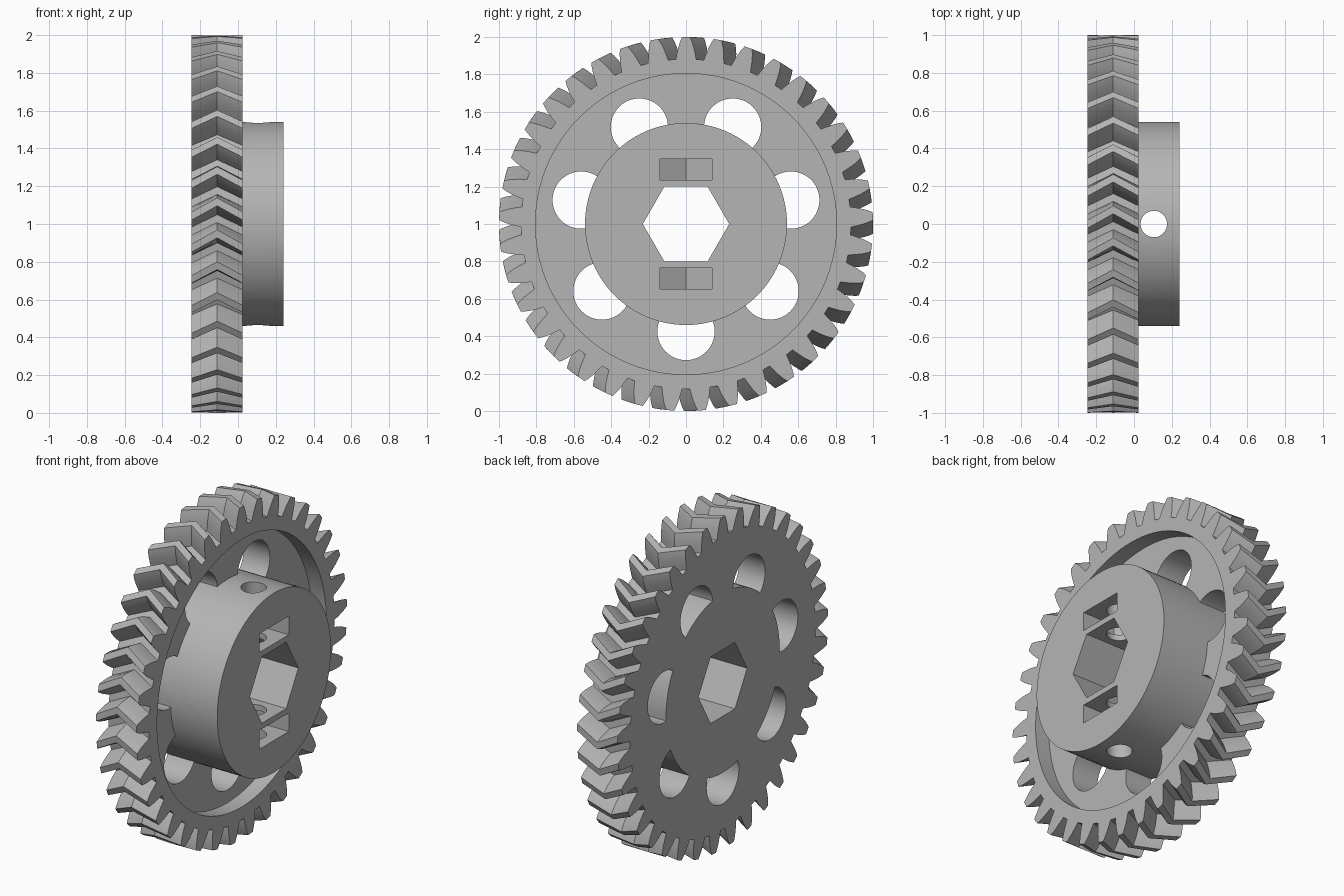
import bpy, bmesh, math
from mathutils import Matrix, Vector

if "Cube" in bpy.data.objects:
    bpy.data.objects.remove(bpy.data.objects["Cube"], do_unlink=True)

TEETH = 37
X_BACK, X_RIM, X_HUB = -0.245, 0.025, 0.24
X_MID = (X_BACK + X_RIM) / 2
X_WEB = -0.07
TWIST = 0.075
HUB_R = 0.54

grey = bpy.data.materials.new("light_grey")
grey.use_nodes = True
colour = (0.46, 0.46, 0.46, 1)
grey.diffuse_color = colour
grey.node_tree.nodes["Principled BSDF"].inputs["Base Color"].default_value = colour


def prism(name, rings):
    """Closed solid skinned through matching rings of points."""
    bm = bmesh.new()
    loops = [[bm.verts.new(p) for p in ring] for ring in rings]
    n = len(loops[0])
    for a, b in zip(loops, loops[1:]):
        for i in range(n):
            j = (i + 1) % n
            bm.faces.new((a[i], a[j], b[j], b[i]))
    bm.faces.new(loops[0][::-1])
    bm.faces.new(loops[-1])
    bmesh.ops.recalc_face_normals(bm, faces=bm.faces)
    mesh = bpy.data.meshes.new(name)
    bm.to_mesh(mesh)
    bm.free()
    mesh.materials.append(grey)
    ob = bpy.data.objects.new(name, mesh)
    bpy.context.collection.objects.link(ob)
    return ob


def disc(name, r, x0, x1, y=0, z=1, sides=96):
    """Cylinder along x."""
    angles = [math.tau * i / sides for i in range(sides)]
    return prism(name, [[(x, y + r * math.cos(a), z + r * math.sin(a)) for a in angles]
                        for x in (x0, x1)])


def combine(target, tool, operation):
    """Apply a boolean and discard the tool."""
    mod = target.modifiers.new("cut", 'BOOLEAN')
    mod.operation, mod.object, mod.solver = operation, tool, 'EXACT'
    bpy.context.view_layer.update()
    result = target.evaluated_get(bpy.context.evaluated_depsgraph_get())
    mesh = bpy.data.meshes.new_from_object(result)
    target.modifiers.clear()
    target.data = mesh
    bpy.data.objects.remove(tool, do_unlink=True)


# Toothed rim: half widths by radius, skinned through the chevron twist
flank = [(0.882, 0.054), (0.915, 0.048), (0.95, 0.040), (0.98, 0.030), (1.0, 0.021)]
tooth = [(r, -w) for r, w in flank] + [(r, w) for r, w in reversed(flank)]


def gear_ring(x, twist):
    ring = []
    for k in range(TEETH):
        for r, w in tooth:
            a = math.tau * k / TEETH + twist + w / r
            ring.append((x, r * math.sin(a), 1 + r * math.cos(a)))
    return ring


gear = prism("herringbone_gear", [gear_ring(X_BACK, 0), gear_ring(X_MID, TWIST),
                                  gear_ring(X_RIM, 0)])

# Hub
combine(gear, disc("hub", HUB_R, X_MID - 0.07, X_HUB), 'UNION')

# Recess around the hub
recess = disc("recess", 0.805, X_WEB, X_RIM + 0.05)
combine(recess, disc("core", HUB_R, -1, 1), 'DIFFERENCE')
combine(gear, recess, 'DIFFERENCE')

# Lightening holes, stopped by the hub wall
for k in range(7):
    a = math.tau * k / 7
    hole = disc("hole", 0.153, -0.4, X_RIM + 0.04,
                -0.575 * math.sin(a), 1 - 0.575 * math.cos(a), 48)
    combine(hole, disc("core", HUB_R, -1, 1), 'DIFFERENCE')
    combine(gear, hole, 'DIFFERENCE')

# Hexagonal bore
combine(gear, disc("bore", 0.231, -1, 1, sides=6), 'DIFFERENCE')

# Nut pockets with pointed floors
NUT_X, NUT_R = 0.105, 0.162
half = NUT_R * math.cos(math.pi / 6)
outline = [(NUT_X - NUT_R, 0), (NUT_X - NUT_R / 2, half), (0.4, half),
           (0.4, -half), (NUT_X - NUT_R / 2, -half)]
for side in (-1, 1):
    combine(gear, prism("pocket", [[(x, y, 1 + side * d) for x, y in outline]
                                   for d in (0.235, 0.347)]), 'DIFFERENCE')

# Set screw holes, above and below the bore
angles = [math.tau * i / 48 for i in range(48)]
screw = prism("screw_hole", [[(NUT_X + 0.07 * math.cos(a), 0.07 * math.sin(a), z)
                              for a in angles] for z in (0.3, 1.7)])
combine(gear, screw, 'DIFFERENCE')

bpy.ops.object.select_all(action='DESELECT')
gear.select_set(True)
bpy.context.view_layer.objects.active = gear
bpy.ops.object.shade_smooth_by_angle(angle=math.radians(25))
